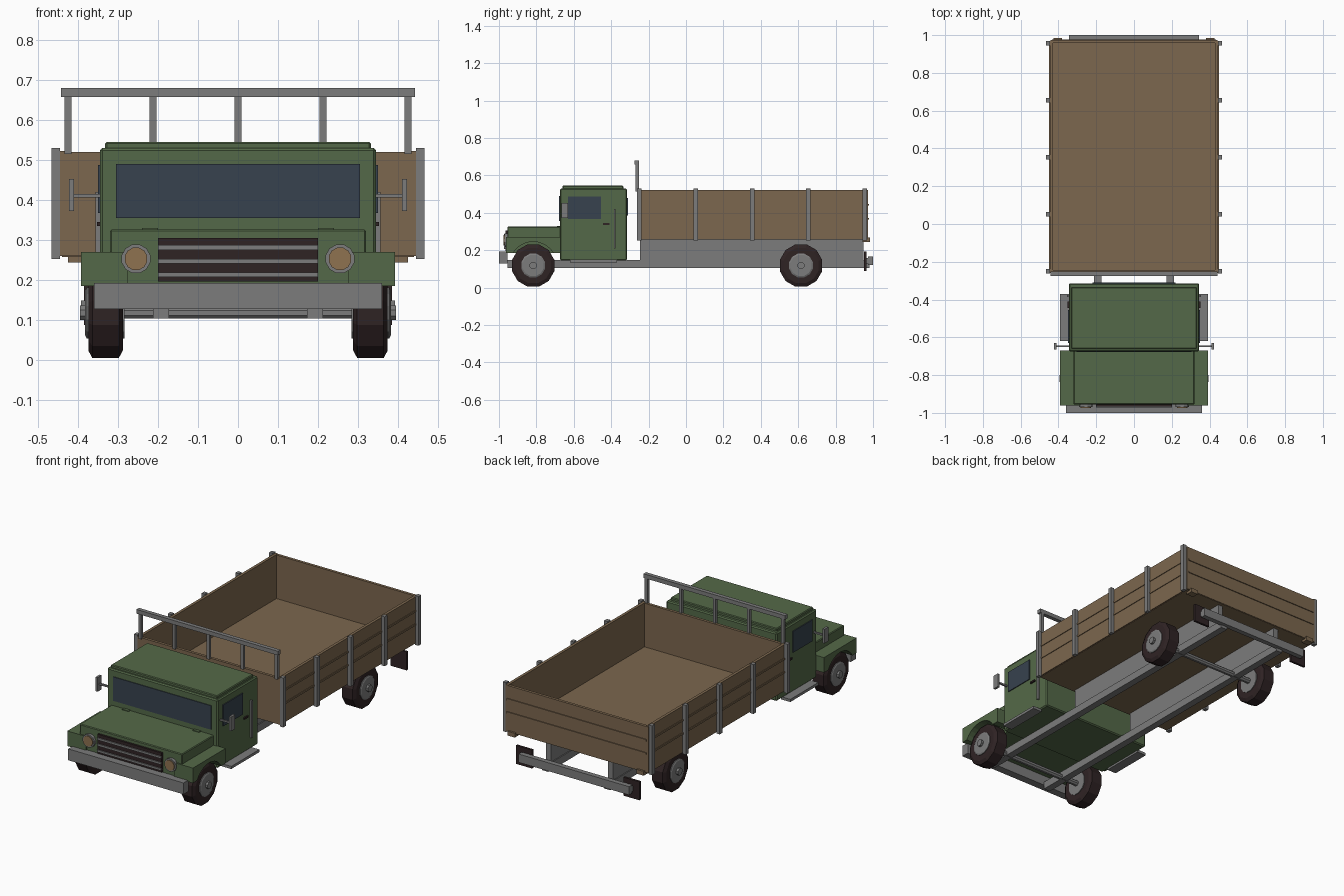
import bpy, bmesh, math
from mathutils import Matrix

if "Cube" in bpy.data.objects:
    bpy.data.objects.remove(bpy.data.objects["Cube"])


def material(name, r, g, b):
    m = bpy.data.materials.new(name)
    m.diffuse_color = [((c / 255 + 0.055) / 1.055) ** 2.4 for c in (r, g, b)] + [1]
    m.use_nodes = True
    m.node_tree.nodes["Principled BSDF"].inputs["Base Color"].default_value = m.diffuse_color
    return m


GREEN = material("green paint", 84, 105, 72)
GRAY = material("gray metal", 124, 124, 124)
WOOD = material("brown wood", 124, 103, 78)
DARK = material("dark rubber", 47, 35, 36)
GLASS = material("dark glass", 55, 66, 78)
LAMP = material("tan lamp", 142, 114, 80)


def finish(name, bm, mat):
    bmesh.ops.recalc_face_normals(bm, faces=bm.faces)
    me = bpy.data.meshes.new(name)
    bm.to_mesh(me)
    bm.free()
    me.materials.append(mat)
    ob = bpy.data.objects.new(name, me)
    bpy.context.collection.objects.link(ob)
    return ob


def box(name, mat, x, y, z, bevel=0):
    """Box from (min, max) ranges on each axis."""
    bm = bmesh.new()
    bmesh.ops.create_cube(bm, size=1)
    for v in bm.verts:
        v.co = [(r[0] + r[1]) / 2 + c * (r[1] - r[0]) for c, r in zip(v.co, (x, y, z))]
    if bevel:
        bmesh.ops.bevel(bm, geom=bm.edges[:], offset=bevel, segments=1, affect='EDGES')
    return finish(name, bm, mat)


def pair(name, mat, x, y, z, bevel=0):
    """The same box on both sides of the truck."""
    box(name + "_right", mat, x, y, z, bevel)
    box(name + "_left", mat, (-x[1], -x[0]), y, z, bevel)


def lathe(name, mat, profile, axis, loc, sides=12, flip=1):
    """Closed disc stack from (offset, radius) pairs along an axis."""
    bm = bmesh.new()
    rings = []
    for d, r in profile:
        ring = []
        for i in range(sides):
            a = 2 * math.pi * (i + 0.5) / sides
            u, w = r * math.cos(a), r * math.sin(a)
            p = (d * flip, u, w) if axis == 'X' else (u, d, w)
            ring.append(bm.verts.new([a1 + b1 for a1, b1 in zip(p, loc)]))
        rings.append(ring)
    for a, b in zip(rings, rings[1:]):
        for i in range(sides):
            j = (i + 1) % sides
            bm.faces.new((a[i], a[j], b[j], b[i]))
    bm.faces.new(rings[0])
    bm.faces.new(rings[-1])
    return finish(name, bm, mat)


def extrude_x(name, mat, pts, x0, x1):
    """Side profile (y, z) extruded across x."""
    bm = bmesh.new()
    f = bm.faces.new([bm.verts.new((x0, y, z)) for y, z in pts])
    ext = bmesh.ops.extrude_face_region(bm, geom=[f])
    for v in ext["geom"]:
        if isinstance(v, bmesh.types.BMVert):
            v.co.x = x1
    return finish(name, bm, mat)


# Cab with roof cap and windows
box("cab", GREEN, (-.345, .345), (-.674, -.315), (.145, .53), .006)
box("roof", GREEN, (-.332, .332), (-.66, -.335), (.525, .545), .004)
box("windshield", GLASS, (-.305, .305), (-.678, -.67), (.355, .49))
box("rear_window", GLASS, (-.22, .22), (-.318, -.311), (.385, .48))
pair("side_window", GLASS, (.343, .35), (-.63, -.455), (.368, .488))
pair("door_handle", DARK, (.343, .353), (-.445, -.41), (.335, .345))
pair("grab_bar", GRAY, (.343, .356), (-.386, -.376), (.21, .42))
pair("hood_hinge", GREEN, (.2, .24), (-.69, -.67), (.322, .33))

# Mirrors and running boards
pair("mirror_arm", GRAY, (.34, .415), (-.652, -.642), (.406, .415))
pair("mirror", GRAY, (.41, .423), (-.665, -.63), (.373, .453))
pair("running_board", GRAY, (.335, .392), (-.62, -.37), (.134, .149))

# Hood, engine bay and arched fenders
box("hood", GREEN, (-.32, .32), (-.955, -.67), (.255, .326), .004)
box("engine_bay", GREEN, (-.28, .28), (-.955, -.67), (.185, .27))
WY, WZ, WR = (-.817, .615), .118, .117
arch = []
R = .127
start = math.asin((.185 - WZ) / R)
for i in range(11):
    a = start + (math.pi - 2 * start) * i / 10
    arch.append((WY[0] - R * math.cos(a), WZ + R * math.sin(a)))
fender = [(-.962, .185)] + arch + [(-.67, .185), (-.67, .27), (-.962, .27)]
for side, s in (("right", 1), ("left", -1)):
    extrude_x("fender_" + side, GREEN, fender, s * .275, s * .392)

# Grille, headlights and front bumper
box("grille", DARK, (-.2, .2), (-.966, -.95), (.196, .305))
for i, z in enumerate((.213, .247, .281)):
    box(f"grille_bar_{i + 1}", GRAY, (-.2, .2), (-.972, -.96), (z - .006, z + .006))
for side, s in (("right", 1), ("left", -1)):
    at = (s * .255, -.96, .253)
    lathe("headlight_ring_" + side, GRAY, [(.01, .037), (-.01, .037)], 'Y', at)
    lathe("headlight_" + side, LAMP, [(0, .029), (-.015, .029)], 'Y', at)
box("front_bumper", GRAY, (-.36, .36), (-1, -.955), (.128, .192))

# Chassis rails, bed supports and cross members
pair("frame_rail", GRAY, (.173, .213), (-.955, .98), (.104, .147))
pair("bed_support", GRAY, (.178, .208), (-.245, .95), (.147, .265))

# Wheels and axles
for end, y in zip(("front", "rear"), WY):
    lathe(end + "_axle", GRAY, [(-.3, .016), (.3, .016)], 'X', (0, y, WZ), 8)
    for side, s in (("right", 1), ("left", -1)):
        at = (s * .331, y, WZ)
        n = f"{end}_{side}"
        lathe("tire_" + n, DARK, [(-.043, .098), (-.033, WR), (.033, WR), (.043, .098)], 'X', at, 12, s)
        lathe("rim_" + n, GRAY, [(-.047, .066), (.047, .066), (.051, .058)], 'X', at, 12, s)
        lathe("hub_" + n, GRAY, [(0, .02), (.064, .02)], 'X', at, 8, s)

# Cargo bed: floor, walls and plank strips
box("bed_floor", WOOD, (-.44, .44), (-.255, .97), (.258, .274))
pair("bed_side", WOOD, (.43, .446), (-.26, .972), (.26, .522))
box("bed_front", WOOD, (-.44, .44), (-.26, -.244), (.26, .52))
box("tailgate", WOOD, (-.44, .44), (.957, .973), (.26, .52))
for i, z in enumerate((.368, .443)):
    pair(f"side_strip_{i + 1}", WOOD, (.444, .45), (-.255, .965), (z - .005, z + .005))
    box(f"tail_strip_{i + 1}", WOOD, (-.435, .435), (.97, .978), (z - .005, z + .005))
pair("tailgate_hinge", WOOD, (.38, .425), (.945, .984), (.244, .268))

# Stake posts along the bed
for i in range(5):
    y = -.25 + .3015 * i
    pair(f"stake_{i + 1}", GRAY, (.445, .466), (y - .012, y + .012), (.252, .53))

# Rack above the front of the bed
box("rack_bar", GRAY, (-.442, .442), (-.275, -.252), (.657, .68))
for i in range(5):
    x = -.425 + .2125 * i
    box(f"rack_post_{i + 1}", GRAY, (x - .009, x + .009), (-.269, -.252), (.515, .66))

# Rear bumper and dark end plates
box("rear_bumper", GRAY, (-.345, .345), (.972, 1), (.12, .167))
pair("rear_plate", DARK, (.285, .385), (.953, .966), (.088, .192))
pair("plate_bracket", GRAY, (.32, .345), (.96, .98), (.13, .157))
